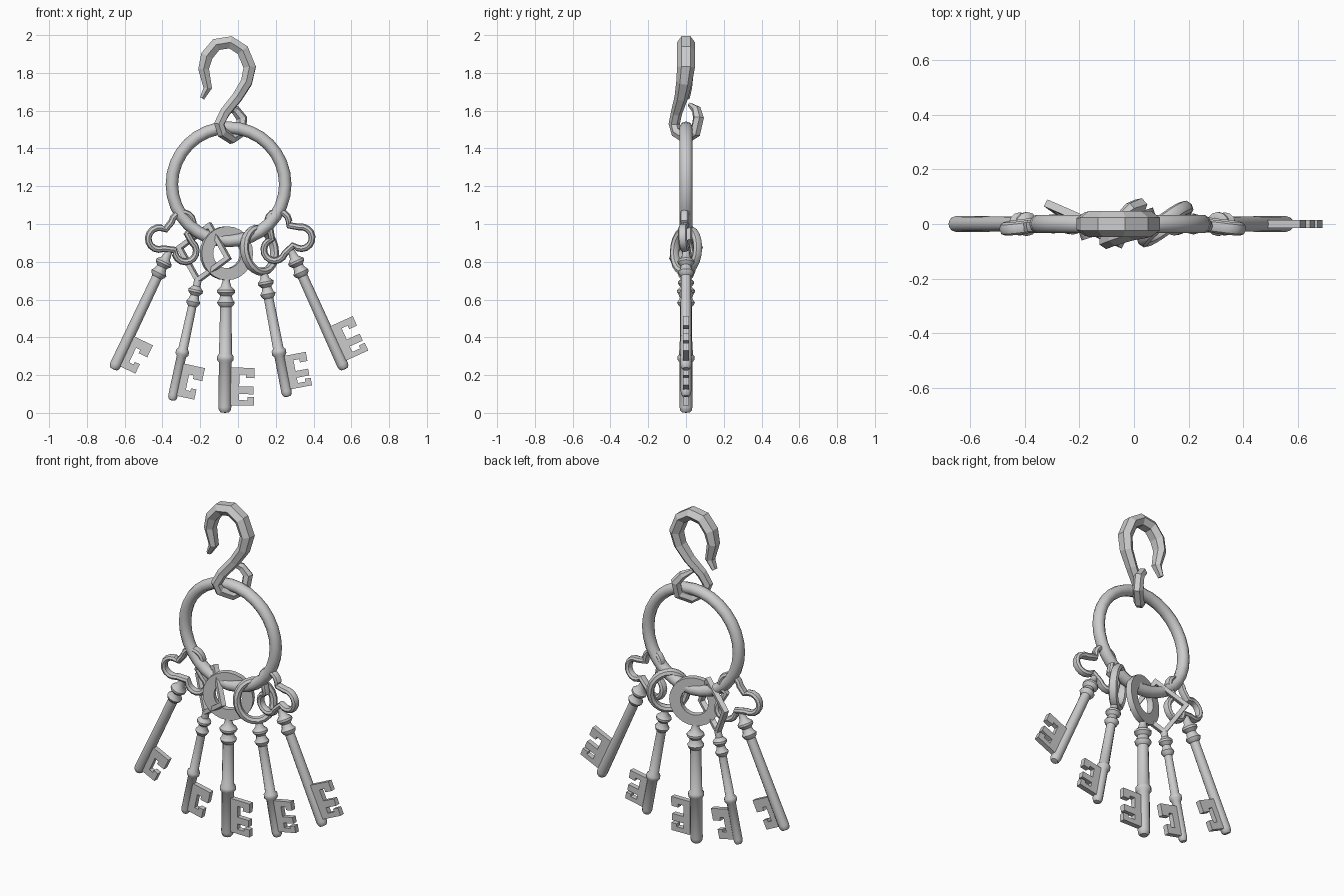
import bpy, bmesh
from math import sin, cos, pi, radians
from mathutils import Vector, Matrix, Quaternion

if "Cube" in bpy.data.objects:
    bpy.data.objects.remove(bpy.data.objects["Cube"])


def finish(bm, name, mat=Matrix(), smooth=True):
    bmesh.ops.recalc_face_normals(bm, faces=bm.faces[:])
    me = bpy.data.meshes.new(name)
    bm.to_mesh(me)
    bm.free()
    me.transform(mat)
    ob = bpy.data.objects.new(name, me)
    bpy.context.collection.objects.link(ob)
    if smooth:
        bpy.ops.object.select_all(action='DESELECT')
        ob.select_set(True)
        bpy.context.view_layer.objects.active = ob
        bpy.ops.object.shade_smooth_by_angle(angle=radians(40))
    return ob


def sweep(name, path, sizes, sides=6, closed=False, mat=Matrix(), smooth=True, turn=0.0):
    """Sweep an elliptical section (in-plane, y) along a path starting in the xz plane."""
    pts = [Vector(p) for p in path]
    n = len(pts)
    bm = bmesh.new()
    rings, up, prev = [], Vector((0, 1, 0)), None
    for i, p in enumerate(pts):
        a = pts[i - 1] if closed or i else p
        b = pts[(i + 1) % n] if closed or i < n - 1 else p
        t = (b - a).normalized()
        if prev:
            up = prev.rotation_difference(t) @ up
        prev = t
        side = up.cross(t).normalized()
        w, d = sizes[i] if isinstance(sizes, list) else sizes
        rings.append([bm.verts.new(p + side * w * cos(k * 2 * pi / sides + turn)
                                   + up * d * sin(k * 2 * pi / sides + turn))
                      for k in range(sides)])
    for i in range(n if closed else n - 1):
        r, s = rings[i], rings[(i + 1) % n]
        for k in range(sides):
            j = (k + 1) % sides
            bm.faces.new((r[k], r[j], s[j], s[k]))
    if not closed:
        bm.faces.new(rings[0])
        bm.faces.new(rings[-1])
    return finish(bm, name, mat, smooth)


def arc(cx, cz, r, a0, a1, n):
    return [(cx + r * cos(radians(a0 + (a1 - a0) * i / n)), 0,
             cz + r * sin(radians(a0 + (a1 - a0) * i / n))) for i in range(n)]


def lathe(name, profile, mat, sides=12):
    bm = bmesh.new()
    vs = [bm.verts.new((r, 0, z)) for r, z in profile]
    es = [bm.edges.new(e) for e in zip(vs, vs[1:])]
    bmesh.ops.spin(bm, geom=vs + es, cent=(0, 0, 0), axis=(0, 0, 1),
                   angle=2 * pi, steps=sides, use_duplicate=False)
    bmesh.ops.remove_doubles(bm, verts=bm.verts[:], dist=1e-4)
    return finish(bm, name, mat)


def plate(name, outline, scale, mat, half=0.015):
    bm = bmesh.new()
    f = bm.faces.new([bm.verts.new((x * scale, -half, z * scale)) for x, z in outline])
    ext = bmesh.ops.extrude_face_region(bm, geom=[f])
    bmesh.ops.translate(bm, vec=(0, 2 * half, 0),
                        verts=[v for v in ext['geom'] if isinstance(v, bmesh.types.BMVert)])
    return finish(bm, name, mat, False)


# Carrying ring
sweep("carrying_ring", arc(-0.05, 1.21, 0.3, 0, 360, 32), (0.033, 0.035), 10, True)

# Hanging hook: upper crook, then a twisted eye looping through the ring
hook = [(-.19, 0, 1.665), (-.16, 0, 1.72), (-.182, 0, 1.82), (-.165, 0, 1.89),
        (-.115, 0, 1.95), (-.04, 0, 1.962), (.025, 0, 1.92), (.062, 0, 1.83),
        (.045, -.01, 1.75), (-.005, -.025, 1.67), (-.07, -.05, 1.59), (-.1, -.062, 1.53),
        (-.085, -.05, 1.485), (-.035, 0, 1.452), (.015, .05, 1.485), (.02, .066, 1.56),
        (-.015, .055, 1.605), (-.06, .02, 1.632)]
sizes = [(.014, .02), (.026, .032), (.033, .042)] + [(.038, .047)] * 5 + \
        [(.034, .042), (.031, .036)] + [(.03, .03)] * 6 + [(.025, .025), (.012, .012)]
sweep("hanging_hook", hook, sizes, 6, smooth=False, turn=pi / 6)

# Bow (handle) outlines
trefoil = []
for ang, (cx, cz) in ((90, (0, .085)), (210, (-.078, -.04)), (330, (.078, -.04))):
    trefoil += arc(cx, cz, .058, ang - 130, ang + 131, 11)
BOWS = {
    "trefoil": (trefoil, (.018, .024), .77),
    "diamond": ([(0, 0, -.148), (.148, 0, 0), (0, 0, .148), (-.148, 0, 0)], (.024, .02), .80),
    "disc": (arc(0, 0, .111, 0, 360, 24), (.045, .024), .845),
    "oval": ([(x * .95, y, z * 1.1) for x, y, z in arc(0, 0, .105, 0, 360, 20)], (.022, .026), .79),
}

# Bit (tooth plate) outlines
HOOKED = [(0, .03), (.115, .03), (.115, .085), (.085, .085), (.085, .07), (.06, .07),
          (.06, .155), (.085, .155), (.085, .135), (.135, .135), (.135, .205), (0, .205)]
FORKED = [(0, .04), (.155, .04), (.155, .085), (.12, .085), (.12, .068), (.075, .068),
          (.075, .1), (.15, .1), (.15, .14), (.075, .14), (.075, .205), (.11, .205),
          (.11, .185), (.155, .185), (.155, .24), (0, .24)]

# Keys: label, tip x, tip z, tilt, shaft radius, band height, neck top, bow, twist, bit, bit scale
KEYS = [
    ("outer_left", -.66, .23, 25.3, .03, 0, .69, "trefoil", 8, HOOKED, 1),
    ("inner_left", -.35, .065, 12.2, .025, .26, .66, "diamond", -28, HOOKED, 1),
    ("middle", -.07, 0, 0.6, .034, .29, .71, "disc", 18, FORKED, 1),
    ("inner_right", .262, .085, -10.8, .028, .24, .68, "oval", 38, FORKED, .9),
    ("outer_right", .565, .23, -24.3, .03, 0, .69, "trefoil", -8, FORKED, 1),
]
for label, x, z, tilt, r, band, top, bow, twist, bit, k in KEYS:
    mat = Matrix.Translation((x, 0, z)) @ Matrix.Rotation(radians(tilt), 4, 'Y')
    # Turned shaft with optional band, collars and neck
    prof = [(0, 0), (r * .65, .003), (r * .92, .014), (r, .03)]
    if band:
        prof += [(r, band - .022), (r + .01, band - .01), (r + .01, band + .01), (r, band + .022)]
    c = top - .15
    prof += [(r * .9, c), (r + .008, c + .012), (r + .013, c + .025), (r + .002, c + .04),
             (r * .9, c + .06), (r + .014, c + .078), (r + .014, c + .09), (r * .8, c + .11),
             (.02, top - .015), (.018, top), (0, top)]
    lathe(label + "_key_shaft", prof, mat)
    plate(label + "_key_bit", bit, k, mat)
    path, size, height = BOWS[bow]
    flat = bow in ("diamond", "disc")
    sweep(label + "_key_bow", path, size, 4 if flat else 8, True,
          mat @ Matrix.Translation((0, 0, height)) @ Matrix.Rotation(radians(twist), 4, 'Z'),
          turn=pi / 4 if flat else 0)
